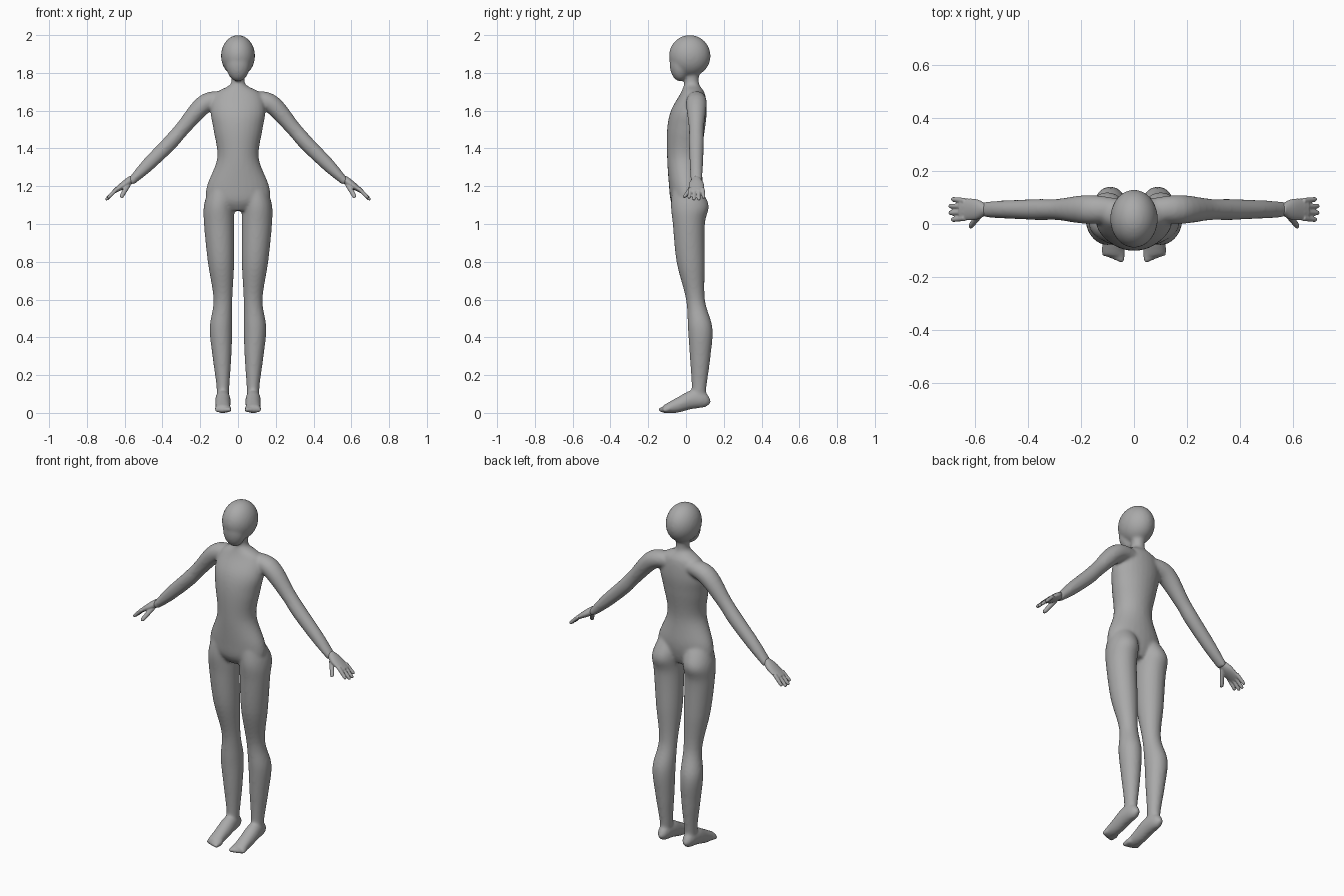
import bpy, bmesh, math
from mathutils import Matrix, Vector

cube = bpy.data.objects.get("Cube")
if cube:
    bpy.data.objects.remove(cube)

grey = bpy.data.materials.new("plain_grey")
grey.use_nodes = True
COLOUR = (0.4, 0.4, 0.4, 1)
grey.diffuse_color = COLOUR
grey.node_tree.nodes["Principled BSDF"].inputs["Base Color"].default_value = COLOUR

X, Y, Z = Vector((1, 0, 0)), Vector((0, 1, 0)), Vector((0, 0, 1))
SIDES, STEPS = 28, 6


def smooth_rows(rows):
    """Spline through the section rows."""
    out = []
    last = len(rows) - 1
    for i in range(last):
        before, start = rows[max(i - 1, 0)], rows[i]
        end, after = rows[i + 1], rows[min(i + 2, last)]
        for step in range(STEPS):
            t = step / STEPS
            row = []
            for p, q, r, s in zip(before, start, end, after):
                slope_in, slope_out = (r - p) / 2, (s - q) / 2
                ease = t * t * (3 - 2 * t)
                row.append(q + (r - q) * ease
                           + slope_in * t * (1 - t) ** 2
                           - slope_out * t * t * (1 - t))
            out.append(row)
    return out + [rows[last]]


def loft(bm, rows, u, along=None, sign=1):
    """Skin elliptical rings (x, y, z, half size on u, half size across)."""
    rows = smooth_rows(rows)
    points = [Vector(row[:3]) for row in rows]
    rings = []
    for i, (point, row) in enumerate(zip(points, rows)):
        ahead, behind = points[min(i + 1, len(points) - 1)], points[max(i - 1, 0)]
        v = u.cross(along or ahead - behind).normalized()
        ring = []
        for k in range(SIDES):
            angle = math.tau * k / SIDES
            p = point + u * row[3] * math.cos(angle) + v * row[4] * math.sin(angle)
            ring.append(bm.verts.new((p.x * sign, p.y, p.z)))
        rings.append(ring)
    for low, high in zip(rings, rings[1:]):
        for k in range(SIDES):
            n = (k + 1) % SIDES
            bm.faces.new((low[k], low[n], high[n], high[k]))
    bm.faces.new(rings[0])
    bm.faces.new(rings[-1])


def upright(bm, rows, sign=1):
    """Loft level rings given as (z, x, half width, front y, back y)."""
    sections = [(x, (front + back) / 2, z, width, (back - front) / 2)
                for z, x, width, front, back in rows]
    loft(bm, sections, X, Z, sign)


def ellipsoid(bm, centre, radii):
    bmesh.ops.create_uvsphere(bm, u_segments=SIDES, v_segments=SIDES, radius=1,
                              matrix=Matrix.LocRotScale(Vector(centre), None, Vector(radii)))


def digit(bm, base, tip, radius, sign):
    """Tapered finger or toe with a rounded end."""
    base, tip = Vector(base), Vector(tip)
    rows = [(*base.lerp(tip, t), radius * size, radius * size)
            for t, size in ((0, 1), (0.5, 0.9), (0.9, 0.8), (1, 0.4))]
    side = X if abs(tip.x - base.x) < radius else Y
    loft(bm, rows, side, None, sign)


def finish(name, bm, voxel, rounds):
    """Fuse the overlapping pieces into one smooth skin."""
    bmesh.ops.recalc_face_normals(bm, faces=bm.faces)
    mesh = bpy.data.meshes.new(name)
    bm.to_mesh(mesh)
    bm.free()
    mesh.materials.append(grey)
    obj = bpy.data.objects.new(name, mesh)
    bpy.context.collection.objects.link(obj)
    fuse = obj.modifiers.new("fuse", "REMESH")
    fuse.mode = "VOXEL"
    fuse.voxel_size = voxel
    fuse.use_smooth_shade = True
    soften = obj.modifiers.new("soften", "SMOOTH")
    soften.factor = 0.5
    soften.iterations = rounds


# Level sections of trunk and leg
torso = [(1.8, 0, .04, 0, .07), (1.74, 0, .04, -.01, .07), (1.69, 0, .12, -.03, .1),
         (1.6, 0, .145, -.08, .11), (1.5, 0, .13, -.1, .1), (1.35, 0, .11, -.1, .08),
         (1.2, 0, .165, -.09, .09), (1.12, 0, .16, -.08, .08), (1.07, 0, .07, -.05, .06)]
leg = [(1.2, .08, .07, -.07, .07), (1.1, .1, .08, -.08, .12), (1, .1, .08, -.07, .1),
       (.8, .09, .07, -.05, .1), (.6, .08, .05, 0, .1), (.45, .09, .06, .01, .14),
       (.3, .085, .05, .02, .13), (.15, .08, .035, .03, .11), (.06, .08, .03, .03, .1)]
# Foot: y, z, half width, half height
foot = [(.13, .06, .01, .01), (.1, .07, .03, .04), (.03, .07, .04, .05),
        (-.05, .04, .04, .04), (-.12, .02, .04, .02)]
# Arm and palm: x, z, half depth, half thickness
arm = [(.05, 1.66, .04, .04), (.17, 1.64, .055, .05), (.29, 1.51, .04, .04),
       (.36, 1.43, .04, .04), (.48, 1.31, .035, .035), (.57, 1.22, .03, .02)]
palm = [(.56, 1.24, .02, .02), (.6, 1.21, .04, .02), (.66, 1.17, .04, .01)]
ARM_Y, FOOT_X = 0.055, 0.08

body = bmesh.new()
# Skull and face
ellipsoid(body, (0, .02, 1.89), (.09, .11, .11))
ellipsoid(body, (0, -.03, 1.85), (.065, .057, .095))
upright(body, torso)
for side in (1, -1):
    upright(body, leg, side)
    loft(body, [(FOOT_X, *row) for row in foot], X, -Y, side)
    loft(body, [(x, ARM_Y, z, deep, thick) for x, z, deep, thick in arm], Y, None, side)
    # Toes, shrinking from the inside out
    for i in range(5):
        x, radius = FOOT_X + (i - 2) * 0.016, 0.016 - i * 0.001
        digit(body, (x, -.09, .02), (x, i * 0.006 - 0.145, radius), radius, side)
finish("body", body, .008, 8)

# Hands with thumb and four fingers
for name, side in (("left_hand", 1), ("right_hand", -1)):
    hand = bmesh.new()
    loft(hand, [(x, ARM_Y, z, deep, thick) for x, z, deep, thick in palm], Y, None, side)
    digit(hand, (.58, .04, 1.21), (.62, -.01, 1.14), .014, side)
    for i, reach in enumerate((.05, .06, .06, .05)):
        y = ARM_Y + (i - 1.5) * 0.022
        tip = (.64 + reach, y + (i - 1.5) * 0.004, 1.187 - reach)
        digit(hand, (.64, y, 1.187), tip, .011, side)
    finish(name, hand, .004, 3)
